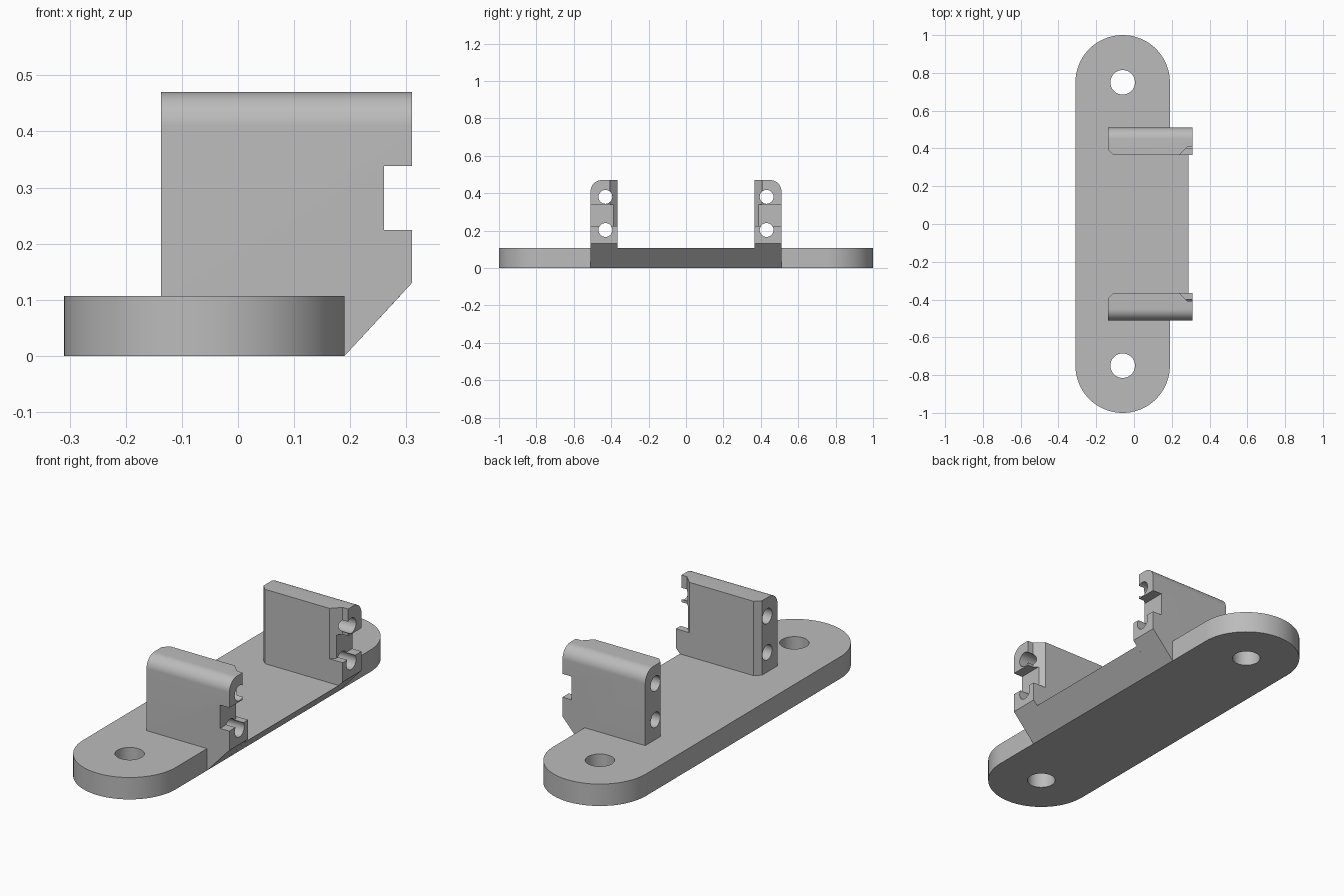
import bpy, bmesh
from math import sin, cos, pi, radians

cube = bpy.data.objects.get("Cube")
if cube:
    bpy.data.objects.remove(cube, do_unlink=True)

grey = bpy.data.materials.new("plain grey")
grey.use_nodes = True
COLOUR = (0.5, 0.5, 0.5, 1)
grey.diffuse_color = COLOUR
grey.node_tree.nodes["Principled BSDF"].inputs["Base Color"].default_value = COLOUR


def arc(cx, cy, r, start, end, steps):
    angles = [radians(start + (end - start) * i / steps) for i in range(steps + 1)]
    return [(cx + r * cos(a), cy + r * sin(a)) for a in angles]


def circle(cx, cy, r, steps=48):
    return arc(cx, cy, r, 0, 360, steps)[:-1]


def prism(name, points, axis, low, high):
    """Extrude a closed 2D outline along one axis."""
    def place(p, d):
        return {"x": (d, p[0], p[1]), "y": (p[0], d, p[1]), "z": (p[0], p[1], d)}[axis]
    bm = bmesh.new()
    ends = [[bm.verts.new(place(p, d)) for p in points] for d in (low, high)]
    for ring in ends:
        bm.faces.new(ring)
    for i in range(len(points)):
        j = (i + 1) % len(points)
        bm.faces.new((ends[0][i], ends[0][j], ends[1][j], ends[1][i]))
    bmesh.ops.recalc_face_normals(bm, faces=bm.faces)
    mesh = bpy.data.meshes.new(name)
    bm.to_mesh(mesh)
    bm.free()
    mesh.materials.append(grey)
    obj = bpy.data.objects.new(name, mesh)
    bpy.context.collection.objects.link(obj)
    return obj


def select(obj):
    bpy.ops.object.select_all(action="DESELECT")
    obj.select_set(True)
    bpy.context.view_layer.objects.active = obj


def combine(obj, cutter, operation="DIFFERENCE"):
    cutter.hide_render = True
    mod = obj.modifiers.new("cut", "BOOLEAN")
    mod.operation, mod.solver, mod.object = operation, "EXACT", cutter
    select(obj)
    bpy.ops.object.modifier_apply(modifier=mod.name)
    bpy.data.objects.remove(cutter, do_unlink=True)


def finish(obj):
    select(obj)
    bpy.ops.object.shade_smooth_by_angle(angle=radians(25))


BASE_X, BASE_R, BASE_TOP = -0.06, 0.25, 0.107
INNER, OUTER, TOP = 0.365, 0.51, 0.47

# Round-ended base with two screw holes
outline = arc(BASE_X, 0.75, BASE_R, 0, 180, 48) + arc(BASE_X, -0.75, BASE_R, 180, 360, 48)
base = prism("mounting_base", outline, "z", 0, BASE_TOP)
for y in (-0.75, 0.75):
    combine(base, prism("screw_hole", circle(BASE_X, y, 0.065), "z", -0.1, 0.3))
finish(base)

# Sloped lip along the base between the brackets
lip = prism("sloped_lip", [(0.19, 0), (0.289, BASE_TOP), (0.19, BASE_TOP)], "y", -INNER, INNER)
finish(lip)

# Side outline of a bracket, with the front notch and sloped foot
side_outline = [(-0.137, 0.1), (-0.137, TOP), (0.31, TOP), (0.31, 0.338), (0.26, 0.338),
                (0.26, 0.224), (0.31, 0.224), (0.31, 0.13), (0.19, 0), (0.185, 0.1)]


def bracket(name, side):
    def flip(points):
        return [(x, side * y) for x, y in points]

    body = prism(name, side_outline, "y", side * 0.3, side * 0.6)
    # Rounded outer top edge
    r = 0.06
    end = [(INNER, -0.1), (OUTER, -0.1)] + arc(OUTER - r, TOP - r, r, 0, 90, 14)
    end += [(OUTER - r, 0.6), (INNER, 0.6)]
    end = [(y, min(z, TOP)) for y, z in end if z != 0.6] + [(INNER, TOP)]
    section = [(side * y, z) for y, z in end]
    combine(body, prism("section", section, "x", -1, 1), "INTERSECT")
    # Relief at the inner front corner and chamfer at the inner rear corner
    relief = flip([(0.22, 0.347), (0.28, 0.407), (0.4, 0.407), (0.4, 0.347)])
    combine(body, prism("relief", relief, "z", 0.224, 0.6))
    chamfer = flip([(-0.16, 0.415), (-0.09, 0.345), (-0.16, 0.345)])
    combine(body, prism("chamfer", chamfer, "z", -0.1, 0.6))
    # Two through holes
    for z in (0.203, 0.38):
        combine(body, prism("bore", circle(side * 0.431, z, 0.037, 32), "x", -1, 1))
    finish(body)


bracket("front_bracket", -1)
bracket("back_bracket", 1)
